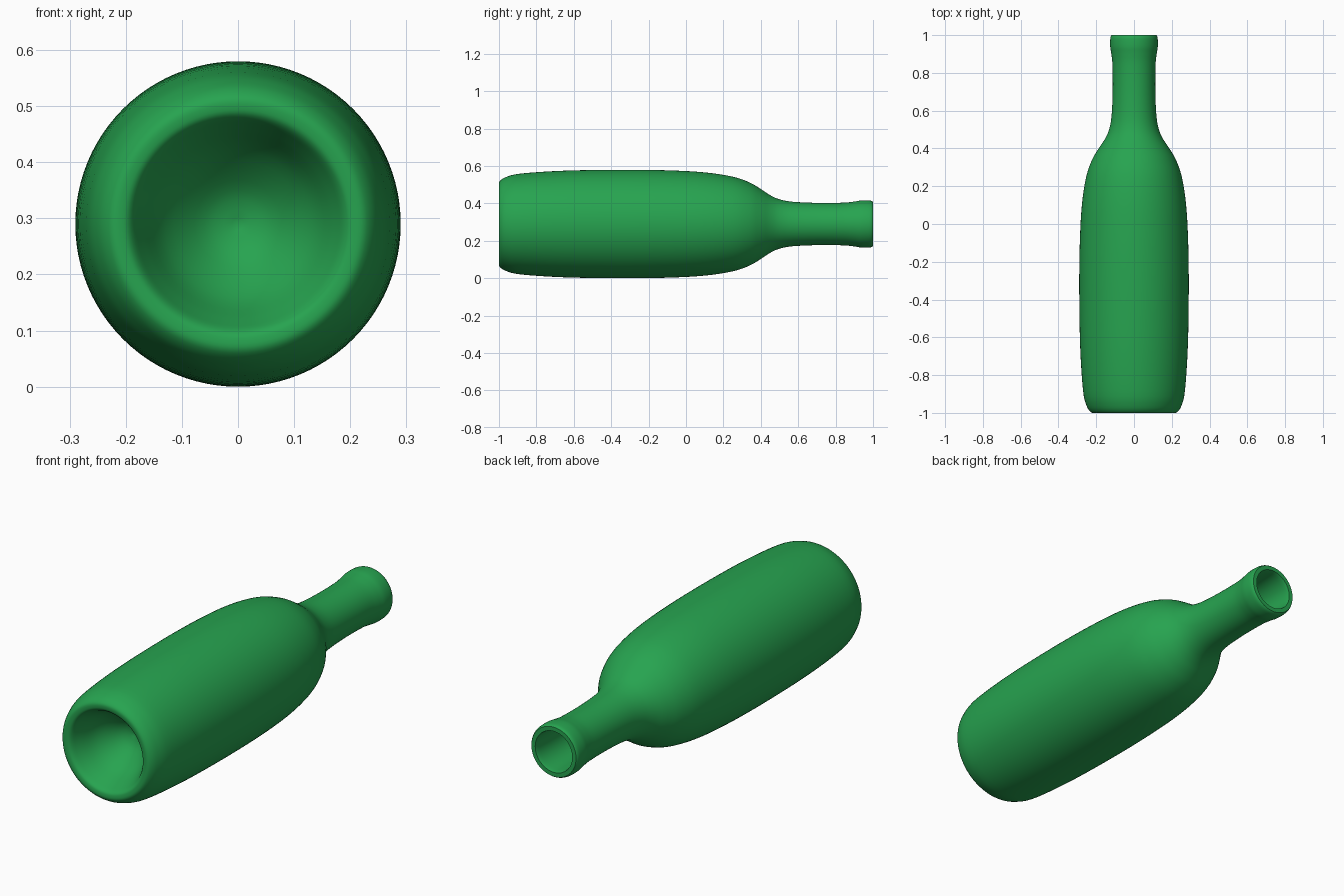
import bpy, bmesh, math
from mathutils import Vector

cube = bpy.data.objects.get("Cube")
if cube:
    bpy.data.objects.remove(cube, do_unlink=True)

AXIS_HEIGHT = 0.29
SEGMENTS = 96

# Profiles are (distance along y, radius)
outer = [(-0.78, 0), (-0.80, 0.06), (-0.87, 0.13), (-0.95, 0.17), (-0.99, 0.19),
         (-1, 0.208), (-0.995, 0.23), (-0.96, 0.252), (-0.88, 0.27), (-0.65, 0.285),
         (-0.35, 0.29), (-0.1, 0.287), (0.1, 0.276), (0.25, 0.253), (0.34, 0.222),
         (0.4, 0.187), (0.45, 0.154), (0.5, 0.132), (0.57, 0.119), (0.7, 0.113),
         (0.84, 0.114), (0.9, 0.12), (0.94, 0.126), (0.985, 0.125), (1, 0.118)]
inner = [(1, 0.098), (0.97, 0.094), (0.85, 0.092), (0.6, 0.096), (0.5, 0.11),
         (0.4, 0.165), (0.25, 0.23), (0, 0.262), (-0.4, 0.27), (-0.88, 0.25),
         (-0.96, 0.21), (-0.9, 0.16), (-0.8, 0.09), (-0.75, 0)]


def smooth_path(points, steps=4):
    """Catmull-Rom curve through the profile points."""
    p = [Vector(q) for q in points]
    p = [p[0]] + p + [p[-1]]
    path = []
    for a, b, c, d in zip(p, p[1:], p[2:], p[3:]):
        for i in range(steps):
            t = i / steps
            path.append(0.5 * (2 * b + (c - a) * t + (2 * a - 5 * b + 4 * c - d) * t ** 2
                               + (3 * b - a - 3 * c + d) * t ** 3))
    return path + [p[-1]]


# Green glass
glass = bpy.data.materials.new("green glass")
glass.use_nodes = True
green = (0.02, 0.37, 0.08, 1)
glass.diffuse_color = green
shader = next(n for n in glass.node_tree.nodes if n.type == 'BSDF_PRINCIPLED')
shader.inputs["Base Color"].default_value = green
shader.inputs["Roughness"].default_value = 0.5

# Hollow bottle lying along y, spun from one continuous profile
bm = bmesh.new()
verts = [bm.verts.new((max(r, 0), y, 0)) for y, r in smooth_path(outer) + smooth_path(inner)]
edges = [bm.edges.new(pair) for pair in zip(verts, verts[1:])]
bmesh.ops.spin(bm, geom=verts + edges, cent=(0, 0, 0), axis=(0, 1, 0),
               angle=math.tau, steps=SEGMENTS)
bmesh.ops.remove_doubles(bm, verts=bm.verts[:], dist=0.00005)
bmesh.ops.recalc_face_normals(bm, faces=bm.faces[:])
bmesh.ops.translate(bm, verts=bm.verts[:], vec=(0, 0, AXIS_HEIGHT))

mesh = bpy.data.meshes.new("bottle")
bm.to_mesh(mesh)
bm.free()
mesh.materials.append(glass)
bottle = bpy.data.objects.new("bottle", mesh)
bpy.context.collection.objects.link(bottle)

bpy.ops.object.select_all(action='DESELECT')
bottle.select_set(True)
bpy.context.view_layer.objects.active = bottle
bpy.ops.object.shade_smooth_by_angle(angle=math.radians(40))
